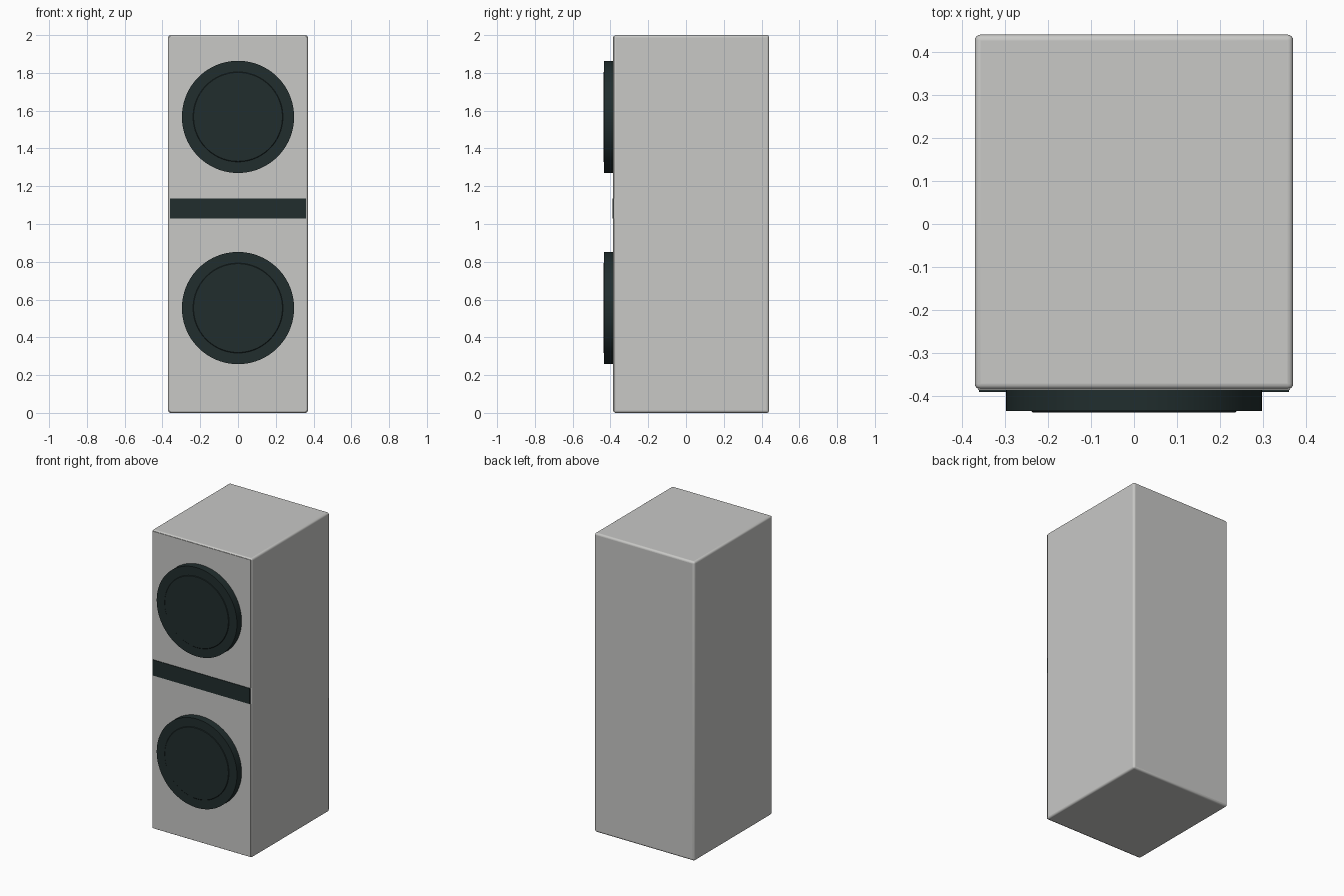
import bpy, bmesh, math
from mathutils import Matrix

cube = bpy.data.objects.get("Cube")
if cube:
    bpy.data.objects.remove(cube, do_unlink=True)


def material(name, rgb):
    m = bpy.data.materials.new(name)
    m.use_nodes = True
    color = (*rgb, 1)
    m.diffuse_color = color
    m.node_tree.nodes["Principled BSDF"].inputs["Base Color"].default_value = color
    return m


grey = material("light grey enamel", (0.58, 0.58, 0.565))
dark = material("dark green grey glass", (0.015, 0.027, 0.027))


def add_object(name, bm, mat):
    bmesh.ops.recalc_face_normals(bm, faces=bm.faces)
    mesh = bpy.data.meshes.new(name)
    bm.to_mesh(mesh)
    bm.free()
    mesh.materials.append(mat)
    obj = bpy.data.objects.new(name, mesh)
    bpy.context.collection.objects.link(obj)
    bpy.ops.object.select_all(action="DESELECT")
    obj.select_set(True)
    bpy.context.view_layer.objects.active = obj
    return obj


def box(name, x, y, z, mat, radius=0):
    """Box between the (low, high) pairs, with optional rounded edges."""
    bm = bmesh.new()
    bmesh.ops.create_cube(bm, size=1)
    for v in bm.verts:
        v.co = [r[0] if c < 0 else r[1] for c, r in zip(v.co, (x, y, z))]
    obj = add_object(name, bm, mat)
    if radius:
        bevel = obj.modifiers.new("rounded edges", "BEVEL")
        bevel.width = radius
        bevel.segments = 4
        bpy.ops.object.shade_smooth_by_angle(angle=math.radians(40))
    return obj


def lathe(name, profile, z, mat, steps=96):
    """Spin (radius, y) points around the y axis at height z."""
    bm = bmesh.new()
    verts = [bm.verts.new((r, y, 0)) for r, y in profile]
    edges = [bm.edges.new(pair) for pair in zip(verts, verts[1:])]
    bmesh.ops.spin(bm, geom=verts + edges, cent=(0, 0, 0), axis=(0, 1, 0),
                   angle=math.tau, steps=steps)
    bmesh.ops.remove_doubles(bm, verts=bm.verts, dist=0.0001)
    bmesh.ops.transform(bm, matrix=Matrix.Translation((0, 0, z)), verts=bm.verts)
    obj = add_object(name, bm, mat)
    bpy.ops.object.shade_smooth_by_angle(angle=math.radians(30))
    return obj


# Rounded cabinet
box("cabinet", (-0.37, 0.37), (-0.384, 0.44), (0, 2), grey, 0.013)

# Thin front sheets above and below the control strip
box("upper_front_sheet", (-0.363, 0.363), (-0.386, -0.38), (1.135, 1.993), grey)
box("lower_front_sheet", (-0.363, 0.363), (-0.386, -0.38), (0.007, 1.03), grey)

# Control strip
box("control_strip", (-0.36, 0.36), (-0.39, -0.38), (1.03, 1.135), dark)

# Round doors with a slightly raised centre glass
door_profile = [(0, -0.38), (0.297, -0.38), (0.297, -0.435), (0.238, -0.435),
                (0.235, -0.438), (0, -0.438)]
for name, height in (("upper_door", 1.567), ("lower_door", 0.555)):
    lathe(name, door_profile, height, dark)
